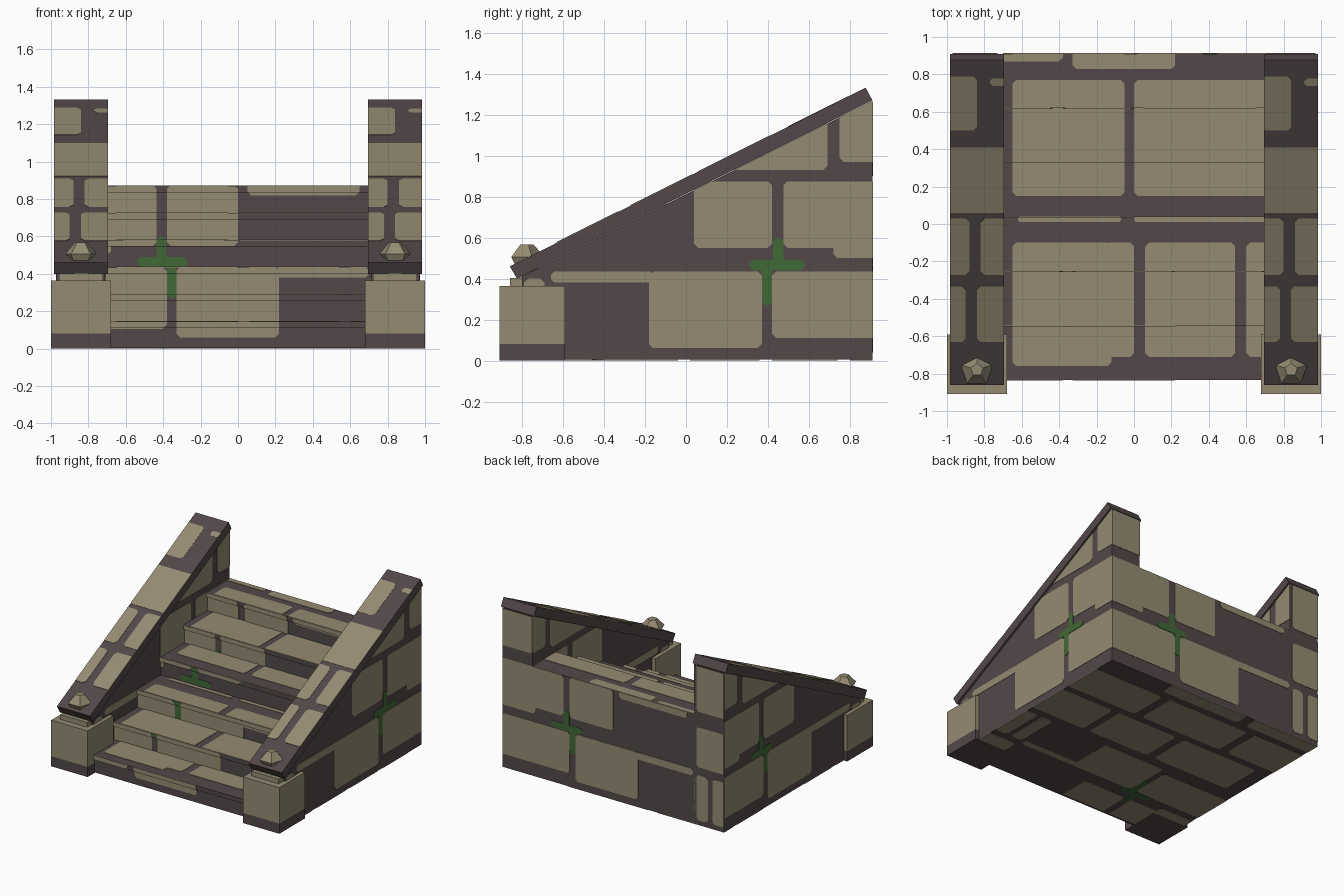
import bpy, bmesh, math
from mathutils import Vector, Matrix

cube = bpy.data.objects.get("Cube")
if cube:
    bpy.data.objects.remove(cube, do_unlink=True)


def material(name, red, green, blue):
    mat = bpy.data.materials.new(name)
    mat.use_nodes = True
    colour = (red, green, blue, 1)
    mat.diffuse_color = colour
    shader = next(n for n in mat.node_tree.nodes if n.type == 'BSDF_PRINCIPLED')
    shader.inputs["Base Color"].default_value = colour
    shader.inputs["Roughness"].default_value = 0.9
    return mat


STONE = material("beige_stone", .30, .26, .17)
MORTAR = material("dark_mortar", .088, .064, .066)
MOSS = material("green_moss", .052, .14, .038)


def finish(name, bm, *mats):
    mesh = bpy.data.meshes.new(name)
    bm.to_mesh(mesh)
    bm.free()
    for mat in mats:
        mesh.materials.append(mat)
    obj = bpy.data.objects.new(name, mesh)
    bpy.context.collection.objects.link(obj)
    return obj


def prism(name, outline, x_min, x_max, mat):
    """Extrude a (y, z) outline along x."""
    bm = bmesh.new()
    face = bm.faces.new([bm.verts.new((x_min, y, z)) for y, z in outline])
    moved = bmesh.ops.extrude_face_region(bm, geom=[face])["geom"]
    verts = [v for v in moved if isinstance(v, bmesh.types.BMVert)]
    bmesh.ops.translate(bm, verts=verts, vec=(x_max - x_min, 0, 0))
    bmesh.ops.recalc_face_normals(bm, faces=bm.faces)
    return finish(name, bm, mat)


def box(name, x_mid, half, y_min, y_max, z_min, z_max, mat):
    outline = [(y_min, z_min), (y_max, z_min), (y_max, z_max), (y_min, z_max)]
    return prism(name, outline, x_mid - half, x_mid + half, mat)


def paint(name, stones, moss, origin, u_axis, v_axis, normal, bounds, slope=None):
    """Lay thin chamfered plates on a plane, trimmed to the bounds."""
    bm = bmesh.new()
    for index, rects in enumerate((stones, moss)):
        for a, b, c, d in rects:
            k = min(.02, (c - a) / 3, (d - b) / 3)
            pts = [(a + k, b), (c - k, b), (c, b + k), (c, d - k),
                   (c - k, d), (a + k, d), (a, d - k), (a, b + k)]
            face = bm.faces.new([bm.verts.new((u, v, 0)) for u, v in pts])
            face.material_index = index
    u_min, v_min, u_max, v_max = bounds
    cuts = [((u_min, 0, 0), (-1, 0, 0)), ((u_max, 0, 0), (1, 0, 0)),
            ((0, v_min, 0), (0, -1, 0)), ((0, v_max, 0), (0, 1, 0))]
    if slope:
        cuts.append(slope)
    for point, direction in cuts:
        geom = bm.verts[:] + bm.edges[:] + bm.faces[:]
        bmesh.ops.bisect_plane(bm, geom=geom, plane_co=point, plane_no=direction,
                               clear_outer=True)
    if not bm.faces:
        bm.free()
        return
    normal = Vector(normal).normalized()
    frame = Matrix((u_axis, v_axis, normal)).transposed().to_4x4()
    frame.translation = Vector(origin) + normal * .003
    bmesh.ops.transform(bm, matrix=frame, verts=bm.verts)
    bm.normal_update()
    for face in bm.faces:
        if face.normal.dot(normal) < 0:
            face.normal_flip()
    obj = finish(name, bm, STONE, MOSS)
    solid = obj.modifiers.new("thickness", 'SOLIDIFY')
    solid.thickness = .004
    solid.offset = -1


# Masonry layouts as (left, bottom, right, top)
WALL = [(-1.1, .11, -.38, .435), (-.33, .06, .22, .435), (.2, .38, .7, .435),
        (-1.1, .55, -.435, .875), (-1.1, .5, -.68, .58), (-.38, .55, 0, .875),
        (.05, .82, .65, .9), (-.65, .93, -.16, 1.4), (-1.1, .97, -.71, 1.4),
        (.73, .46, 1.1, .78), (.73, .04, .83, .4), (.87, .04, 1.1, .4),
        (.73, .9, 1.1, 1.4)]
WALL_MOSS = [(-.435, .44, -.385, .6), (-.54, .44, -.27, .49), (-.38, .27, -.33, .46)]
TREAD = [(-.65, -.76, -.12, -.1), (-.15, -.71, 0, -.1), (.06, -.71, .54, -.1),
         (.6, -.71, .8, -.1), (-.65, .15, -.05, .77), (0, .15, .8, .77),
         (-.33, .83, .22, 1), (-.8, .87, -.38, 1), (-.62, .01, -.07, .04),
         (0, .01, .7, .04)]
COPING = [(-.2, .5, 0, .79), (.07, .74, .2, .78), (-.2, .06, .2, .41),
          (-.2, -.27, -.04, .03), (.02, -.27, .2, .03),
          (-.2, -.63, -.06, -.33), (0, -.63, .2, -.33)]
UNDERSIDE = [(.5, -.36, 1.1, -.02), (-.1, -.36, .44, -.02), (-.85, -.36, -.17, -.02),
             (.35, -.74, 1.1, -.42), (-.45, -.74, .28, -.42), (-1.1, -.74, -.52, -.42),
             (-.3, -1, .4, -.8), (-1.1, -1, -.38, -.8)]

X, Y, Z = Vector((1, 0, 0)), Vector((0, 1, 0)), Vector((0, 0, 1))
BACK, FRONT, GROUND = .91, -.835, .004
STEPS, RISE, NOSE, LIP = 6, .145, .035, .012
RUN = (BACK - FRONT) / STEPS
INNER, OUTER, MID = .71, .97, .84

# Staircase with projecting nosings
outline = [(BACK, GROUND)]
for i in range(STEPS):
    y, low, top = FRONT + i * RUN, max(GROUND, i * RISE), (i + 1) * RISE
    outline += [(y + LIP, low), (y + LIP, top - NOSE), (y, top - NOSE), (y, top)]
    strips = (("riser", y + LIP, low, top - NOSE), ("nosing", y, top - NOSE, top))
    for part, depth, v_min, v_max in strips:
        paint(f"{part}_stones_{i + 1}", WALL, WALL_MOSS, Y * depth, X, Z, -Y,
              (-INNER, v_min, INNER, v_max))
    paint(f"tread_stones_{i + 1}", TREAD, [], Z * top, X, Y, Z,
          (-INNER, y, INNER, min(y + RUN + LIP, BACK)))
outline.append((BACK, STEPS * RISE))
prism("staircase", outline, -INNER, INNER, MORTAR)
paint("back_stones", WALL, WALL_MOSS, Y * BACK, -X, Z, Y,
      (-INNER, GROUND, INNER, STEPS * RISE))
paint("underside_stones", WALL + UNDERSIDE, WALL_MOSS, Z * GROUND, X, -Y, -Z,
      (-OUTER, -BACK, OUTER, .8))

for side, name in ((1, "left"), (-1, "right")):
    # Sloping side wall with masonry on its faces
    wall = [(-.8, GROUND), (BACK, GROUND), (BACK, 1.267), (-.8, .412)]
    prism(f"{name}_wall", wall, *sorted((side * INNER, side * OUTER)), MORTAR)
    under_coping = ((.04, .8125, 0), (-1, 2, 0))
    under_coping = (under_coping[0], (.5, 1, 0))
    for face, x, facing in (("outer", OUTER, 1), ("inner", INNER, -1)):
        paint(f"{name}_wall_{face}_stones", WALL, WALL_MOSS,
              (side * x, .04, 0), -Y, Z, X * side * facing,
              (.04 - BACK, GROUND, .84, 1.3), under_coping)
    u_min, u_max = sorted((-side * INNER, -side * OUTER))
    paint(f"{name}_wall_back_stones", WALL, [], Y * BACK, -X, Z, Y,
          (u_min, GROUND, u_max, 1.26))

    # Coping slab along the top of the wall
    slab = [(-.86, .46), (-.825, .4), (BACK, 1.27), (.877, 1.332)]
    centre = side * MID
    prism(f"{name}_coping", slab, centre - .145, centre + .145, MORTAR)
    paint(f"{name}_coping_stones", COPING, [], (centre, 0, .891), X, Y + Z / 2,
          Z * 2 - Y, (-.145, -.85, .145, .87))

    # Front post: dark footing, stone block and cap
    box(f"{name}_post_footing", centre, .16, -.91, -.59, 0, .08, MORTAR)
    box(f"{name}_post_block", centre, .16, -.91, -.59, .08, .365, STONE)
    box(f"{name}_post_cap", centre, .118, -.86, -.65, .365, .402, STONE)

    # Five-sided finial
    bm = bmesh.new()
    rings = []
    for z, radius in ((.4, .06), (.45, .055), (.505, .09), (.567, .035)):
        angles = [math.tau * k / 5 for k in range(5)]
        rings.append([bm.verts.new((centre + radius * math.sin(a),
                                    -.78 + radius * math.cos(a), z)) for a in angles])
    for lower, upper in zip(rings, rings[1:]):
        for k in range(5):
            n = (k + 1) % 5
            bm.faces.new((lower[k], lower[n], upper[n], upper[k]))
    bm.faces.new(rings[0])
    bm.faces.new(rings[-1])
    bmesh.ops.recalc_face_normals(bm, faces=bm.faces)
    finish(f"{name}_finial", bm, STONE)
